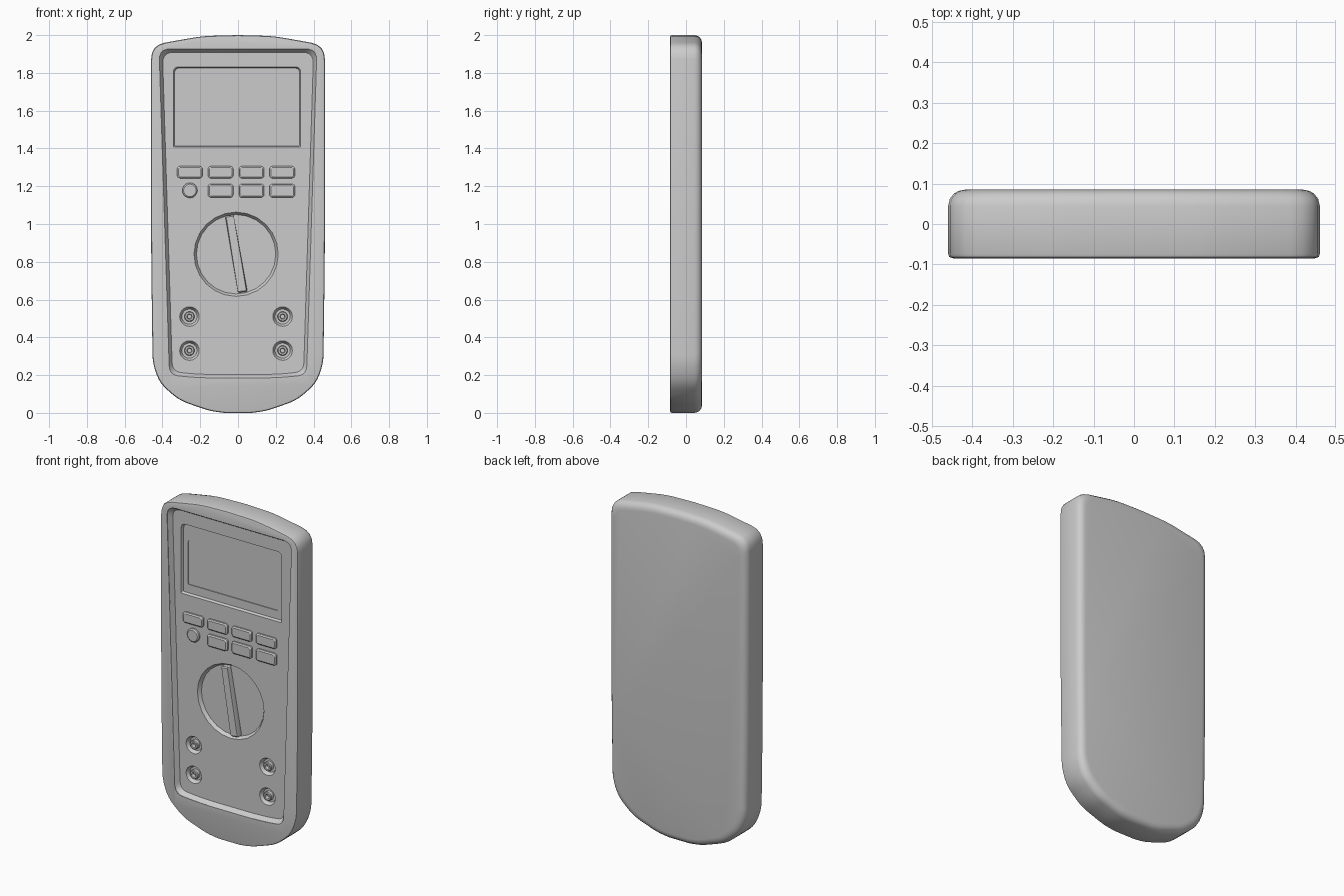
import bpy, bmesh, math

if "Cube" in bpy.data.objects:
    bpy.data.objects.remove(bpy.data.objects["Cube"])

FRONT, FLOOR, BACK = -0.085, -0.056, 0.085


def rounded(pts, n=5):
    """Round each (x, z, radius) corner of a polygon with a short curve."""
    out = []
    for i, (x, z, r) in enumerate(pts):
        if r == 0:
            out.append((x, z))
            continue
        ends = []
        for q in (pts[i - 1], pts[(i + 1) % len(pts)]):
            d = math.hypot(q[0] - x, q[1] - z)
            k = min(r / d, 0.45)
            ends.append((x + (q[0] - x) * k, z + (q[1] - z) * k))
        (ax, az), (bx, bz) = ends
        for j in range(n + 1):
            t = j / n
            u, v, w = (1 - t) ** 2, 2 * t * (1 - t), t * t
            out.append((u * ax + v * x + w * bx, u * az + v * z + w * bz))
    return out


def rect(x0, x1, z0, z1, r_top, r_bottom):
    return rounded([(x0, z0, r_bottom), (x1, z0, r_bottom), (x1, z1, r_top), (x0, z1, r_top)])


def circle(cx, cz, r, n=24):
    return [(cx + r * math.cos(2 * math.pi * i / n), cz + r * math.sin(2 * math.pi * i / n)) for i in range(n)]


def smooth(ob):
    bpy.ops.object.select_all(action='DESELECT')
    ob.select_set(True)
    bpy.context.view_layer.objects.active = ob
    bpy.ops.object.shade_smooth_by_angle(angle=math.radians(32))


def loft(name, outline, steps):
    """Stack copies of an outline, one per (inset, y) step, and cap both ends."""
    xs, zs = [p[0] for p in outline], [p[1] for p in outline]
    cx, cz = (min(xs) + max(xs)) / 2, (min(zs) + max(zs)) / 2
    hx, hz = (max(xs) - min(xs)) / 2, (max(zs) - min(zs)) / 2
    bm = bmesh.new()
    rings = [[bm.verts.new((cx + (x - cx) * (1 - d / hx), y, cz + (z - cz) * (1 - d / hz)))
              for x, z in outline] for d, y in steps]
    n = len(outline)
    for a, b in zip(rings, rings[1:]):
        for i in range(n):
            j = (i + 1) % n
            bm.faces.new((a[i], a[j], b[j], b[i]))
    bm.faces.new(rings[0])
    bm.faces.new(rings[-1])
    bmesh.ops.recalc_face_normals(bm, faces=bm.faces)
    me = bpy.data.meshes.new(name)
    bm.to_mesh(me)
    bm.free()
    ob = bpy.data.objects.new(name, me)
    bpy.context.collection.objects.link(ob)
    smooth(ob)
    return ob


def carve(target, outline, steps):
    cutter = loft("cutter", outline, steps)
    bpy.context.view_layer.objects.active = target
    mod = target.modifiers.new("carve", 'BOOLEAN')
    mod.operation, mod.solver, mod.object = 'DIFFERENCE', 'EXACT', cutter
    bpy.ops.object.modifier_apply(modifier=mod.name)
    bpy.data.objects.remove(cutter)


# Case: arched top, rounded chin, soft back edge
right = [(0.19, 1.995, 0.06), (0.46, 1.947, 0.075), (0.46, 0.85, 0.2), (0.452, 0.26, 0.05),
         (0.413, 0.155, 0.05), (0.31, 0.066, 0.05), (0.15, 0.01, 0.05), (0.07, 0, 0)]
left = [(-x, z, r) for x, z, r in reversed(right)]
case = loft("case", rounded([(0, 2, 0)] + right + left, 4),
            [(0.012, FRONT), (0.003, -0.082), (0, -0.074), (0, 0.045),
             (0.004, 0.062), (0.014, 0.075), (0.026, 0.082), (0.042, BACK)])

# Sunken tapered face panel
panel = rounded([(-0.363, 0.2, 0.05), (-0.2, 0.185, 0.1), (0.2, 0.185, 0.1), (0.363, 0.2, 0.05),
                 (0.418, 1.927, 0.06), (-0.418, 1.927, 0.06)])
carve(case, panel, [(0, -0.12), (0, FRONT + 0.003), (0.018, FLOOR)])

# Display recess and window
carve(case, rect(-0.342, 0.332, 1.408, 1.832, 0.03, 0.005),
      [(0, -0.12), (0, FLOOR), (0.006, FLOOR + 0.016)])
carve(case, rect(-0.308, 0.299, 1.465, 1.737, 0.025, 0.008),
      [(0, -0.12), (0, FLOOR + 0.021)])

# Dial well
KX, KZ = -0.01, 0.84
carve(case, circle(KX, KZ, 0.223), [(0, -0.12), (0, FLOOR), (0.013, FLOOR + 0.02)])

# Socket wells
sockets = [(x, z) for x in (-0.257, 0.236) for z in (0.33, 0.51)]
for x, z in sockets:
    carve(case, circle(x, z, 0.052, 20), [(0, -0.12), (0, FLOOR), (0.012, FLOOR + 0.022)])
smooth(case)

# Socket inserts: small hollow posts
for i, (x, z) in enumerate(sockets):
    loft(f"socket_{i + 1}", circle(x, z, 0.027, 16),
         [(0, FLOOR + 0.03), (0, FLOOR + 0.002), (0.004, FLOOR - 0.002),
          (0.013, FLOOR - 0.002), (0.016, FLOOR + 0.018)])

# Dial grip bar, slightly tilted and tapered
loft("dial_grip", rounded([(-0.068, 1.042, 0.008), (-0.024, 1.048, 0.008),
                           (0.05, 0.642, 0.008), (0, 0.636, 0.008)], 3),
     [(0, FLOOR + 0.026), (0, FLOOR - 0.008), (0.006, FLOOR - 0.014)])

# Push buttons in two rows, with one round button
cap = [(0, FLOOR + 0.006), (0, FLOOR - 0.01), (0.007, FLOOR - 0.016)]
for row, (z0, z1) in enumerate([(1.242, 1.306), (1.141, 1.213)]):
    for col in range(4):
        x = -0.255 + 0.163 * col
        shape = rect(x - 0.067, x + 0.067, z0, z1, 0.016, 0.016)
        if (row, col) == (1, 0):
            shape = circle(x, 1.178, 0.04, 20)
        loft(f"button_{row + 1}_{col + 1}", shape, cap)
